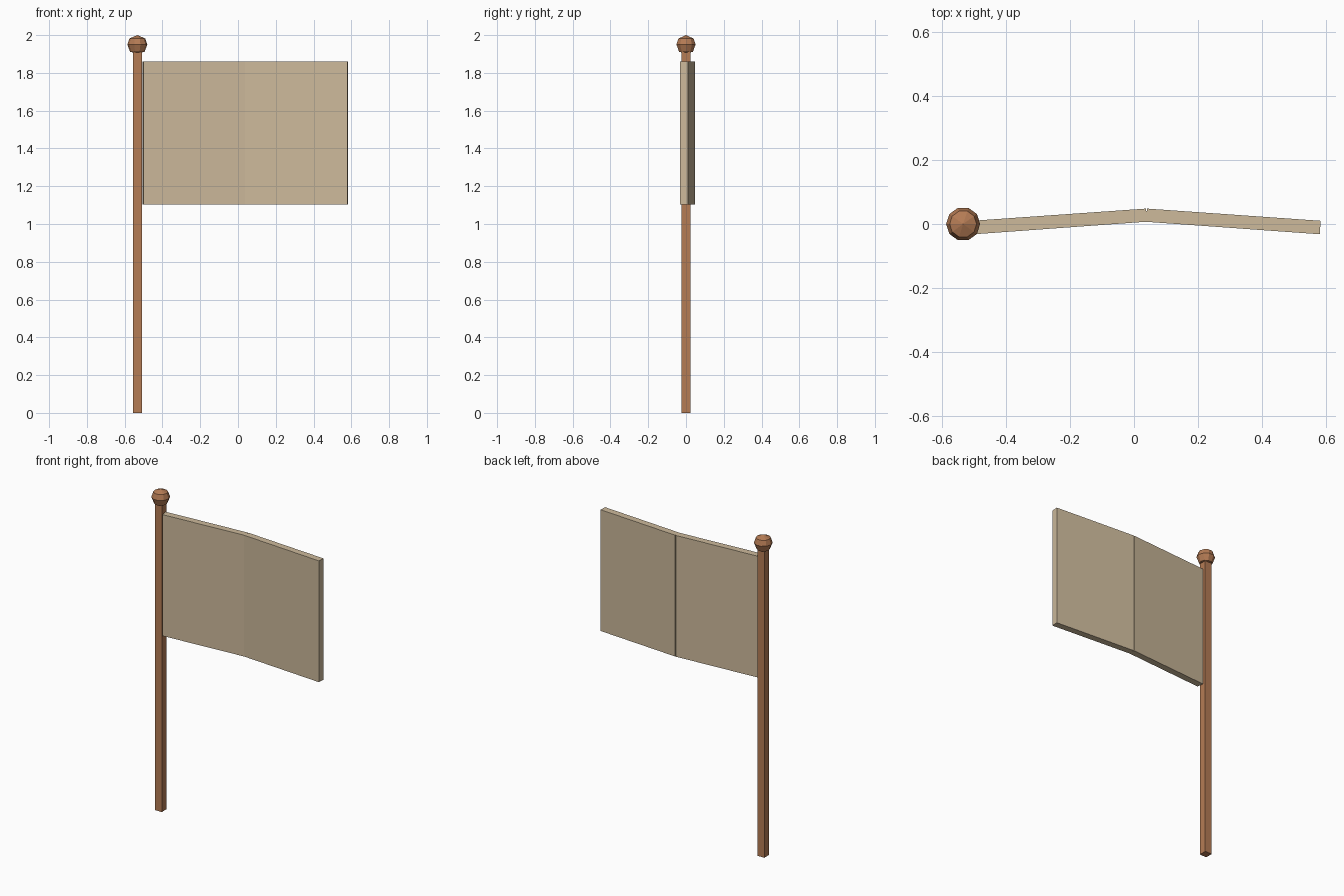
import bpy, bmesh, math
from mathutils import Matrix

if "Cube" in bpy.data.objects:
    bpy.data.objects.remove(bpy.data.objects["Cube"], do_unlink=True)

POLE_X = -0.533


def make_material(name, rgb):
    mat = bpy.data.materials.new(name)
    mat.use_nodes = True
    color = (*rgb, 1)
    mat.diffuse_color = color
    mat.node_tree.nodes["Principled BSDF"].inputs["Base Color"].default_value = color
    return mat


def finish(name, bm, mat):
    bmesh.ops.recalc_face_normals(bm, faces=bm.faces)
    mesh = bpy.data.meshes.new(name)
    bm.to_mesh(mesh)
    bm.free()
    mesh.materials.append(mat)
    obj = bpy.data.objects.new(name, mesh)
    bpy.context.collection.objects.link(obj)
    return obj


wood = make_material("brown wood", (0.46, 0.20, 0.09))
cloth = make_material("tan cloth", (0.61, 0.49, 0.33))

# Square pole
bm = bmesh.new()
bmesh.ops.create_cube(bm, size=1, matrix=Matrix.Translation((POLE_X, 0, 0.96))
                      @ Matrix.Diagonal((0.048, 0.048, 1.92, 1)))
finish("pole", bm, wood)

# Faceted knob, turned from a profile of (radius, height)
bm = bmesh.new()
profile = [(0, 2.0), (0.042, 1.982), (0.053, 1.95), (0.038, 1.911), (0, 1.905)]
verts = [bm.verts.new((r, 0, z)) for r, z in profile]
edges = [bm.edges.new(pair) for pair in zip(verts, verts[1:])]
bmesh.ops.spin(bm, geom=verts + edges, cent=(0, 0, 0), axis=(0, 0, 1),
               angle=math.tau, steps=10)
bmesh.ops.remove_doubles(bm, verts=bm.verts, dist=0.0005)
finish("pole_knob", bm, wood).location.x = POLE_X

# Bent banner, an outline with a fine groove at the back crease, raised upward
bm = bmesh.new()
outline = [(-0.499, -0.032), (0.037, 0.007), (0.58, -0.032), (0.582, 0.01),
           (0.041, 0.048), (0.039, 0.036), (0.037, 0.048), (-0.505, 0.01)]
base = bm.faces.new([bm.verts.new((x, y, 1.104)) for x, y in outline])
raised = bmesh.ops.extrude_face_region(bm, geom=[base], use_keep_orig=True)["geom"]
top = [g for g in raised if isinstance(g, bmesh.types.BMVert)]
bmesh.ops.translate(bm, verts=top, vec=(0, 0, 0.756))
finish("banner", bm, cloth)
